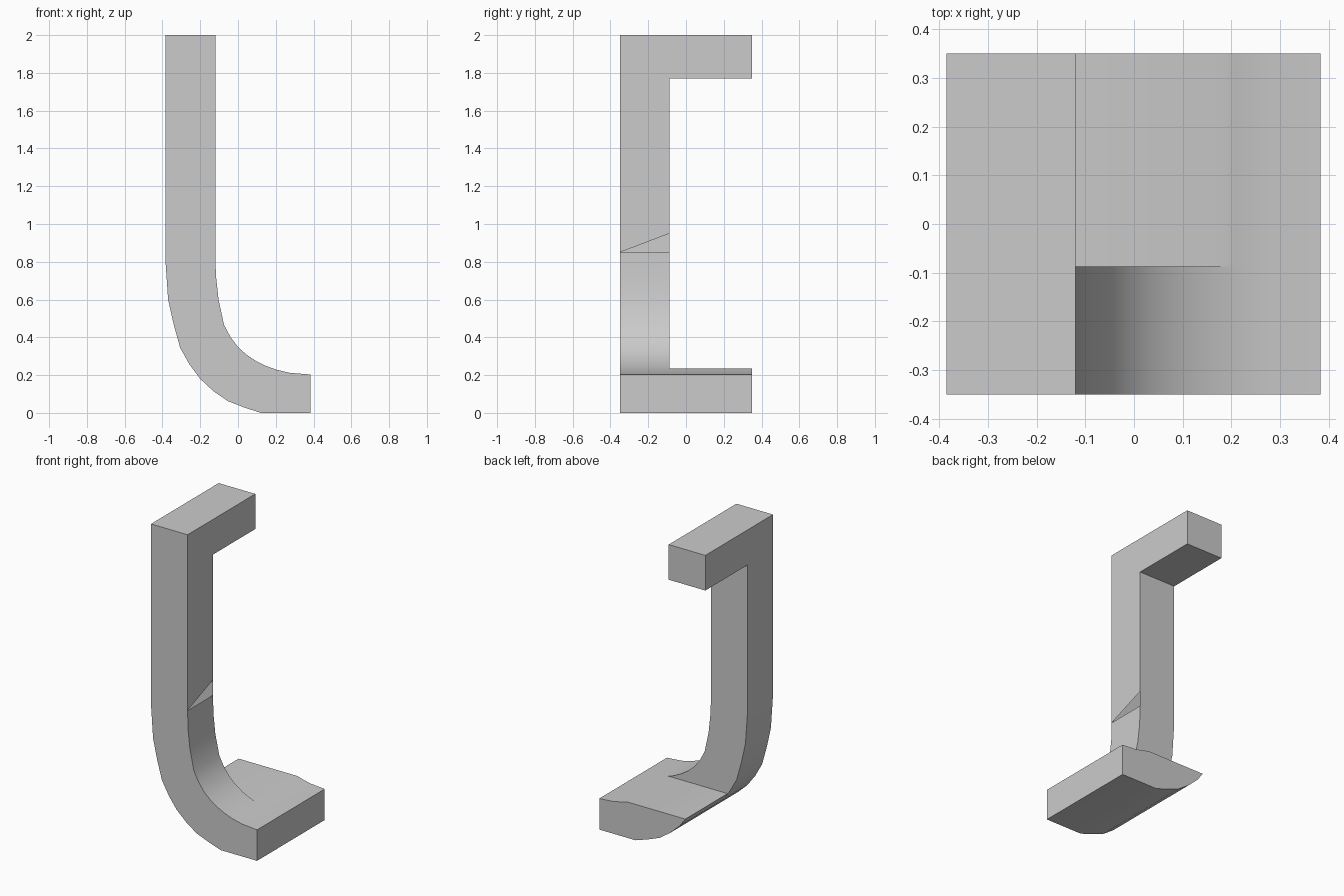
import bpy
import bmesh

cube = bpy.data.objects.get("Cube")
if cube:
    bpy.data.objects.remove(cube, do_unlink=True)

# Single grey material
grey = bpy.data.materials.new("light_grey")
grey.use_nodes = True
colour = (0.6, 0.6, 0.6, 1)
grey.diffuse_color = colour
grey.node_tree.nodes["Principled BSDF"].inputs["Base Color"].default_value = colour

FRONT, MID, BACK = -0.35, -0.087, 0.35
LEFT, INNER = -0.385, -0.12
SEAM, NOTCH = 0.85, 0.95
STEP = 0.235

# Outer curve from top down, inner curve from the toe back up (x, z)
outer = [(LEFT, 0.82), (-0.37, 0.6), (-0.34, 0.466), (-0.306, 0.344),
         (-0.256, 0.255), (-0.2, 0.18), (-0.13, 0.115), (-0.053, 0.062),
         (0.03, 0.03), (0.12, 0), (0.383, 0)]
inner = [(0.383, 0.203), (0.275, 0.212), (0.206, 0.228), (0.15, 0.248),
         (0.095, 0.275), (0.045, 0.308), (0, 0.349), (-0.04, 0.402),
         (-0.074, 0.466), (-0.103, 0.6), (-0.117, 0.73), (INNER, SEAM)]


def extrude(profile, y0, y1, front_cap=True):
    """Sweep an x-z outline along y and close its ends."""
    bm = bmesh.new()
    a, b = ([bm.verts.new((x, y, z)) for x, z in profile] for y in (y0, y1))
    n = len(profile)
    if front_cap:
        bm.faces.new(a)
    bm.faces.new(b[::-1])
    for i in range(n):
        j = (i + 1) % n
        bm.faces.new((a[j], a[i], b[i], b[j]))
    bmesh.ops.recalc_face_normals(bm, faces=bm.faces)
    return bm, a, b


def finish(name, bm):
    mesh = bpy.data.meshes.new(name)
    bm.to_mesh(mesh)
    bm.free()
    mesh.materials.append(grey)
    obj = bpy.data.objects.new(name, mesh)
    bpy.context.collection.objects.link(obj)
    bpy.ops.object.select_all(action='DESELECT')
    obj.select_set(True)
    bpy.context.view_layer.objects.active = obj
    bpy.ops.object.shade_smooth_by_angle()


# Curved post, with an open triangular notch in its inner wall
bm, a, b = extrude([(LEFT, 2)] + outer + inner + [(INNER, 2)], FRONT, MID)
edge = bm.edges.get((b[-2], b[-1]))
wall = next(f for f in edge.link_faces if a[-1] in f.verts)
_, corner = bmesh.utils.edge_split(edge, b[-2], (NOTCH - SEAM) / (2 - SEAM))
bmesh.utils.face_split(wall, a[-2], corner)
notch = [f for f in bm.faces if set(f.verts) == {a[-2], b[-2], corner}]
bmesh.ops.delete(bm, geom=notch, context='FACES_ONLY')
finish("curved_post", bm)

# Top arm reaching back
arm = [(LEFT, 2), (LEFT, 1.77), (INNER, 1.77), (INNER, 2)]
finish("top_arm", extrude(arm, MID, BACK, False)[0])

# Foot reaching back, following the lower part of the curve
low = [p for p in outer + inner if p[1] < STEP]
foot = [(-0.24, STEP)] + low + [(0.185, STEP)]
finish("foot", extrude(foot, MID, BACK, False)[0])
